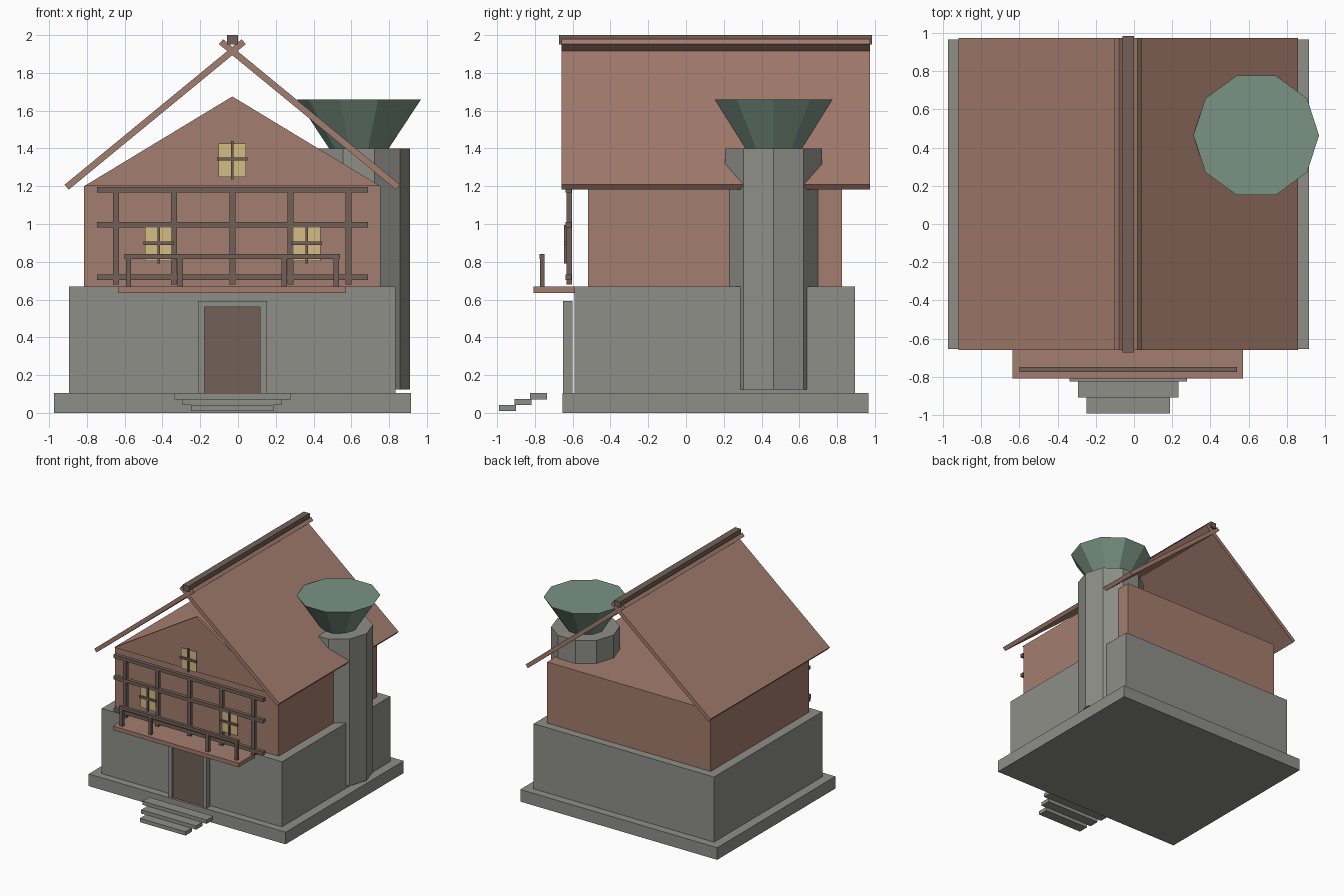
import bpy, bmesh, math
from mathutils import Vector, Matrix

cube = bpy.data.objects.get("Cube")
if cube:
    bpy.data.objects.remove(cube, do_unlink=True)

MID = -0.03  # centre line of the house


def material(name, rgb):
    linear = [((c / 255 + 0.055) / 1.055) ** 2.4 for c in rgb] + [1.0]
    mat = bpy.data.materials.new(name)
    mat.use_nodes = True
    mat.diffuse_color = linear
    bsdf = next(n for n in mat.node_tree.nodes if n.type == 'BSDF_PRINCIPLED')
    bsdf.inputs["Base Color"].default_value = linear
    bsdf.inputs["Roughness"].default_value = 0.9
    return mat


STONE = material("grey stone", (143, 143, 137))
WOOD = material("red brown wood", (164, 125, 110))
DARK = material("dark wood", (114, 97, 88))
GLASS = material("yellow glass", (213, 188, 132))
GREEN = material("green copper", (122, 147, 132))


def add_object(name, bm, mat):
    bmesh.ops.recalc_face_normals(bm, faces=bm.faces)
    mesh = bpy.data.meshes.new(name)
    bm.to_mesh(mesh)
    bm.free()
    mesh.materials.append(mat)
    obj = bpy.data.objects.new(name, mesh)
    bpy.context.collection.objects.link(obj)
    return obj


def box(name, mat, x, y, z):
    """Box from (min, max) pairs."""
    bm = bmesh.new()
    size = [b - a for a, b in (x, y, z)]
    centre = Vector([(a + b) / 2 for a, b in (x, y, z)])
    bmesh.ops.create_cube(bm, size=1, matrix=Matrix.Translation(centre) @ Matrix.Diagonal((*size, 1)))
    return add_object(name, bm, mat)


def around(centre, half):
    return (centre - half, centre + half)


def prism(name, mat, profile, y0, y1):
    """Extrude an x-z outline along y."""
    bm = bmesh.new()
    face = bm.faces.new([bm.verts.new((px, y0, pz)) for px, pz in profile])
    out = bmesh.ops.extrude_face_region(bm, geom=[face])
    bmesh.ops.translate(bm, vec=(0, y1 - y0, 0),
                        verts=[v for v in out["geom"] if isinstance(v, bmesh.types.BMVert)])
    return add_object(name, bm, mat)


def tower_part(name, mat, r_low, r_high, z0, z1):
    """Ten-sided tapered drum on the tower axis."""
    bm = bmesh.new()
    bmesh.ops.create_cone(bm, cap_ends=True, segments=10, radius1=r_low, radius2=r_high, depth=z1 - z0)
    corner = max(bm.verts, key=lambda v: v.co.x).co
    turn = Matrix.Rotation(-math.atan2(corner.y, corner.x), 4, 'Z')
    bmesh.ops.transform(bm, matrix=Matrix.Translation((0.64, 0.464, (z0 + z1) / 2)) @ turn, verts=bm.verts)
    return add_object(name, bm, mat)


# Main body
box("plinth", STONE, (-0.975, 0.915), (-0.655, 0.965), (0, 0.105))
box("ground_floor", STONE, (-0.895, 0.835), (-0.59, 0.895), (0.105, 0.67))
box("upper_floor", WOOD, (-0.815, 0.755), (-0.52, 0.825), (0.67, 1.2))
prism("gable", WOOD, [(-0.815, 1.2), (0.755, 1.2), (MID, 1.675)], -0.535, -0.51)

# Crossing roof slabs and ridge beam
for side, label in ((-1, "right"), (1, "left")):
    low = Vector((MID + side * 0.877, 1.195))
    top = Vector((MID - side * 0.06, 1.965))
    along = (top - low).normalized()
    up = Vector((-along.y, along.x)) * 0.017
    prism(f"roof_{label}", WOOD, [low + up, low - up, top - up, top + up], -0.66, 0.975)
box("ridge_beam", DARK, around(MID, 0.029), (-0.672, 0.985), (1.95, 2.0))

# Tower with funnel top
tower_part("tower_shaft", STONE, 0.27, 0.27, 0.125, 1.4)
tower_part("tower_funnel", GREEN, 0.158, 0.329, 1.4, 1.66)

# Door and its frame
box("door", DARK, (-0.18, 0.12), (-0.635, -0.6), (0.105, 0.56))
for side, label in ((-1, "right"), (1, "left")):
    box(f"door_jamb_{label}", STONE, around(MID + side * 0.165, 0.018), (-0.65, -0.6), (0.105, 0.56))
box("door_lintel", STONE, around(MID, 0.183), (-0.65, -0.6), (0.56, 0.592))

# Front steps
for i in range(3):
    y = -0.78 - 0.083 * i
    z = 0.105 - 0.031 * i
    box(f"step_{i + 1}", STONE, around(MID, 0.307 - 0.044 * i), around(y, 0.045), (z - 0.033, z))

# Balcony and railing
box("balcony_floor", WOOD, (-0.635, 0.572), (-0.808, -0.55), (0.635, 0.67))
for i, off in enumerate((-0.55, -0.275, 0.275, 0.55)):
    box(f"railing_post_{i + 1}", DARK, around(MID + off, 0.014), (-0.774, -0.75), (0.67, 0.82))
box("railing_top", DARK, around(MID, 0.57), (-0.776, -0.748), (0.815, 0.842))

# Timber lattice in front of the wall
for i in range(5):
    box(f"lattice_post_{i + 1}", DARK, around(MID + 0.308 * (i - 2), 0.016), (-0.633, -0.603), (0.68, 1.19))
for i, z in enumerate((0.718, 0.996, 1.181)):
    box(f"lattice_rail_{i + 1}", DARK, around(MID, 0.717), (-0.639, -0.606), around(z, 0.015))

# Windows with cross bars
for label, x, z in (("right", -0.42, 0.893), ("left", 0.364, 0.893), ("gable", MID, 1.338)):
    box(f"window_glass_{label}", GLASS, around(x, 0.073), (-0.633, -0.626), around(z, 0.089))
    box(f"window_upright_{label}", DARK, around(x, 0.007), (-0.645, -0.63), around(z, 0.102))
    box(f"window_crossbar_{label}", DARK, around(x, 0.08), (-0.645, -0.63), around(z + 0.006, 0.009))
